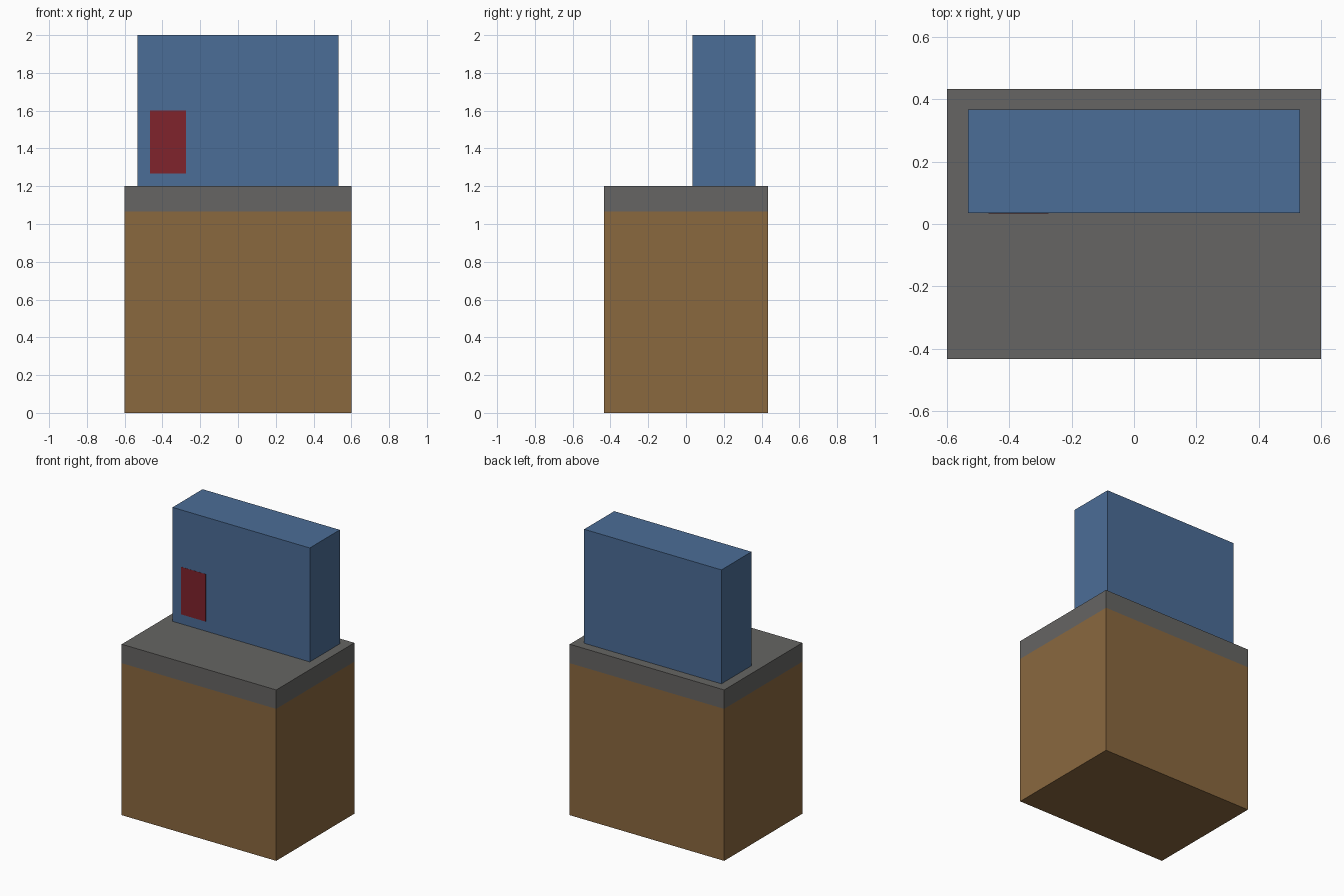
import bpy, bmesh

if "Cube" in bpy.data.objects:
    bpy.data.objects.remove(bpy.data.objects["Cube"])


def material(name, rgb):
    """Flat colour from 0-255 sRGB values, stored as linear."""
    lin = [((c / 255 + 0.055) / 1.055) ** 2.4 for c in rgb]
    m = bpy.data.materials.new(name)
    m.diffuse_color = (*lin, 1)
    m.use_nodes = True
    m.node_tree.nodes["Principled BSDF"].inputs["Base Color"].default_value = m.diffuse_color
    return m


def box(name, x, y, z, mat):
    """Box from (min, max) ranges."""
    bm = bmesh.new()
    bmesh.ops.create_cube(bm, size=1)
    for v in bm.verts:
        for i, (lo, hi) in enumerate((x, y, z)):
            v.co[i] = hi if v.co[i] > 0 else lo
    me = bpy.data.meshes.new(name)
    bm.to_mesh(me)
    bm.free()
    me.materials.append(mat)
    ob = bpy.data.objects.new(name, me)
    bpy.context.collection.objects.link(ob)
    return ob


brown = material("brown", (138, 104, 63))
grey = material("grey", (102, 101, 99))
blue = material("blue", (75, 109, 151))
red = material("red", (128, 35, 44))

# Lower cabinet with its countertop
box("cabinet", (-0.6, 0.6), (-0.433, 0.433), (0, 1.067), brown)
box("countertop", (-0.6, 0.6), (-0.433, 0.433), (1.067, 1.2), grey)

# Upright block set towards the back of the countertop
box("upright_block", (-0.533, 0.533), (0.035, 0.368), (1.2, 2.0), blue)

# Thin painted panel, almost flush with the front of the block
box("red_panel", (-0.467, -0.275), (0.034, 0.036), (1.267, 1.6), red)
